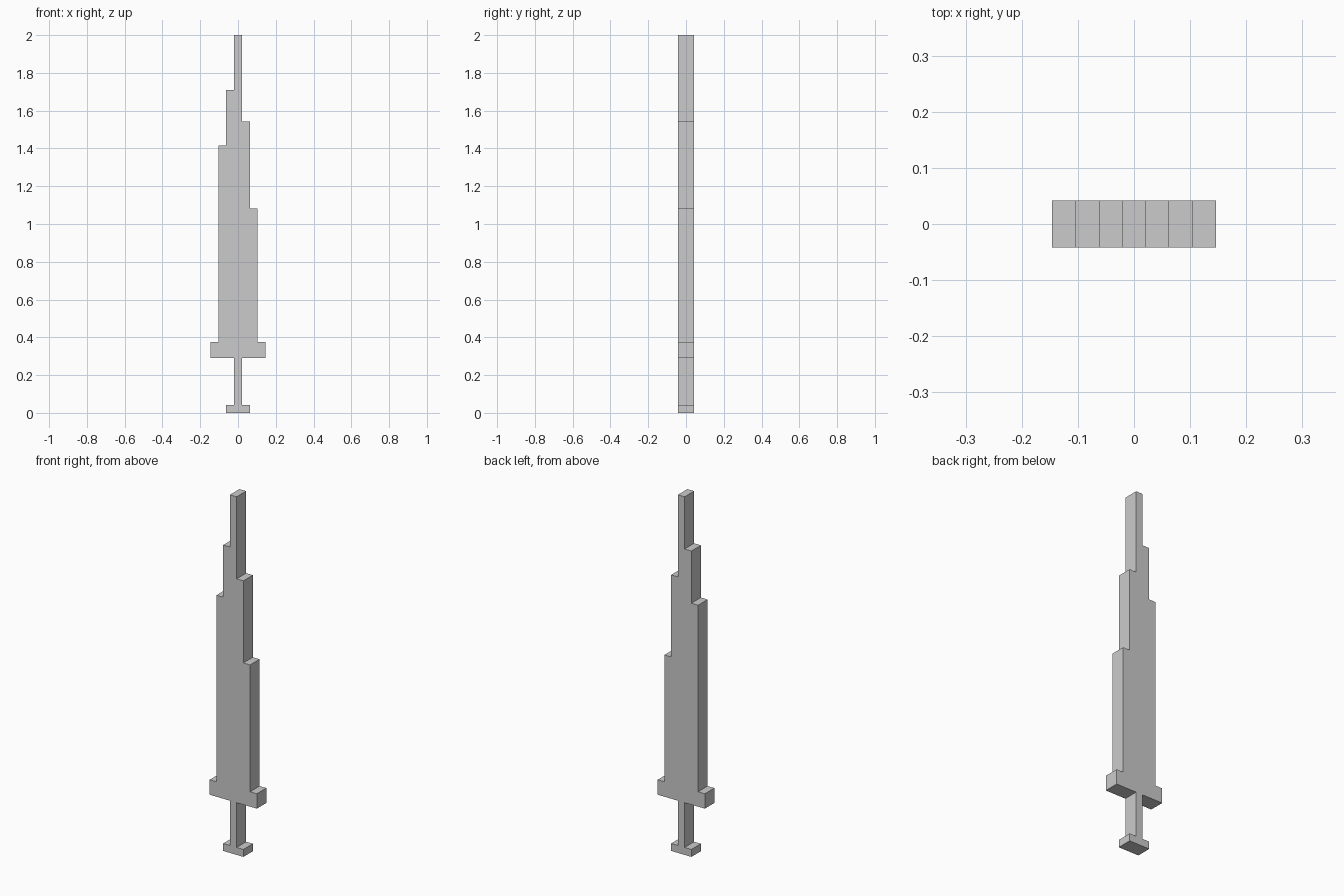
import bpy, bmesh

if "Cube" in bpy.data.objects:
    bpy.data.objects.remove(bpy.data.objects["Cube"])

U = 2 / 48      # one grid step; the sword is 48 steps tall
DEPTH = 2 * U   # same thickness everywhere


def slab(name, outline):
    """Extrude an x-z outline (in grid steps) evenly about y = 0."""
    bm = bmesh.new()
    face = bm.faces.new([bm.verts.new((x * U, -DEPTH / 2, z * U)) for x, z in outline])
    ext = bmesh.ops.extrude_face_region(bm, geom=[face])
    verts = [g for g in ext["geom"] if isinstance(g, bmesh.types.BMVert)]
    bmesh.ops.translate(bm, verts=verts, vec=(0, DEPTH, 0))
    bmesh.ops.recalc_face_normals(bm, faces=bm.faces)
    mesh = bpy.data.meshes.new(name)
    bm.to_mesh(mesh)
    bm.free()
    obj = bpy.data.objects.new(name, mesh)
    bpy.context.collection.objects.link(obj)
    return obj


def bar(name, half_width, bottom, top):
    w = half_width
    return slab(name, [(-w, bottom), (w, bottom), (w, top), (-w, top)])


# Hilt: pommel, grip and cross guard
bar("pommel", 1.5, 0, 1)
bar("grip", 0.5, 1, 7)
bar("guard", 3.5, 7, 9)

# Blade: uneven steps up each side to a narrow tip
slab("blade", [
    (-2.5, 9), (2.5, 9),
    (2.5, 26), (1.5, 26), (1.5, 37), (0.5, 37), (0.5, 48),
    (-0.5, 48), (-0.5, 41), (-1.5, 41), (-1.5, 34), (-2.5, 34),
])
